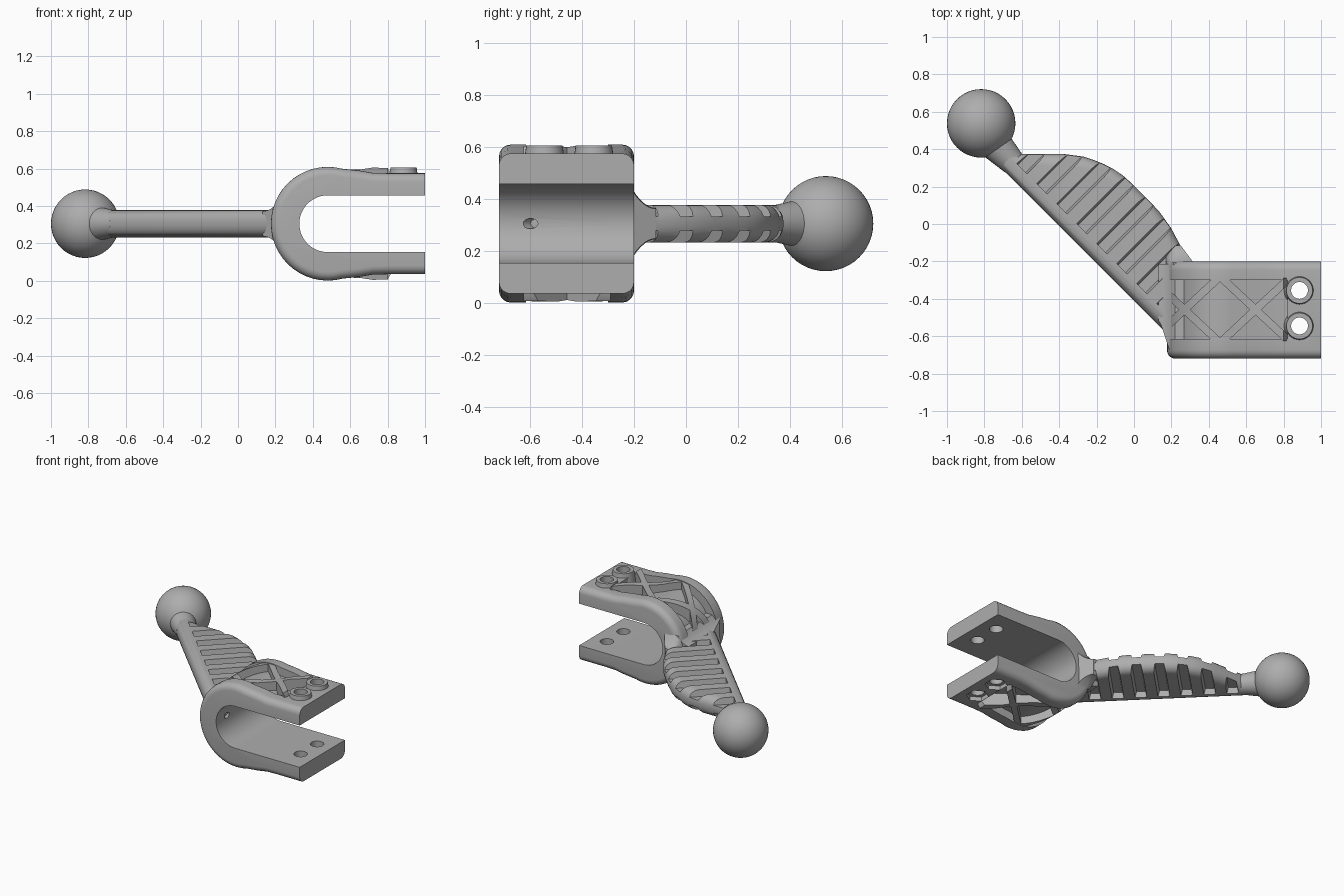
import bpy, bmesh, math
from mathutils import Vector, Matrix

if "Cube" in bpy.data.objects:
    bpy.data.objects.remove(bpy.data.objects["Cube"], do_unlink=True)

grey = bpy.data.materials.new("matte grey")
grey.use_nodes = True
grey.diffuse_color = (0.42, 0.42, 0.42, 1)
grey.node_tree.nodes["Principled BSDF"].inputs["Base Color"].default_value = (0.42, 0.42, 0.42, 1)

MID = 0.305               # height of the symmetry plane
Y0, Y1 = -0.72, -0.2      # fork width
BEND = 0.48               # x centre of the fork bend
BEND_R = 0.304            # outer radius of the bend
HOLES = [(0.885, -0.355), (0.885, -0.545)]


def finish(name, bm):
    bmesh.ops.recalc_face_normals(bm, faces=bm.faces)
    me = bpy.data.meshes.new(name)
    bm.to_mesh(me)
    bm.free()
    ob = bpy.data.objects.new(name, me)
    bpy.context.collection.objects.link(ob)
    me.materials.append(grey)
    return ob


def loft(name, rings):
    """Skin a stack of equal rings and cap both ends."""
    bm = bmesh.new()
    loops = [[bm.verts.new(p) for p in ring] for ring in rings]
    for a, b in zip(loops, loops[1:]):
        for i in range(len(a)):
            j = (i + 1) % len(a)
            bm.faces.new((a[i], a[j], b[j], b[i]))
    bm.faces.new(loops[0])
    bm.faces.new(loops[-1])
    return finish(name, bm)


def cone(name, p, q, r1, r2, sides=32):
    p, q = Vector(p), Vector(q)
    bm = bmesh.new()
    m = Matrix.Translation((p + q) / 2) @ (q - p).to_track_quat('Z', 'Y').to_matrix().to_4x4()
    bmesh.ops.create_cone(bm, cap_ends=True, segments=sides, radius1=r1, radius2=r2,
                          depth=(q - p).length, matrix=m)
    return finish(name, bm)


def bar(name, x, y, length, turn, layers):
    """Bar centred on (x, y), turned in plan; layers are (z, width) pairs."""
    m = Matrix.Translation((x, y, 0)) @ Matrix.Rotation(math.radians(turn), 4, 'Z')
    corners = ((-1, -1), (1, -1), (1, 1), (-1, 1))
    return loft(name, [[m @ Vector((u * length / 2, v * w / 2, z)) for u, v in corners]
                       for z, w in layers])


def boolean(ob, cutter, op='DIFFERENCE', keep=False):
    mod = ob.modifiers.new("cut", 'BOOLEAN')
    mod.object, mod.operation, mod.solver = cutter, op, 'EXACT'
    bpy.context.view_layer.update()
    dg = bpy.context.evaluated_depsgraph_get()
    me = bpy.data.meshes.new_from_object(ob.evaluated_get(dg))
    ob.modifiers.clear()
    ob.data = me
    if not keep:
        bpy.data.objects.remove(cutter, do_unlink=True)


def outer(d, end=1.0, rise=0.0):
    """Outer fork outline, top arm to bottom arm, moved inward by d."""
    half = [(end, 0.27), (0.8, 0.27 + rise), (0.72, 0.272 + rise), (0.65, 0.284 + rise / 3)]
    half = [(x, z - d) for x, z in half]
    for i in range(15):
        a = math.radians(75 + 7.5 * i)
        half.append((BEND + (BEND_R - d) * math.cos(a), (BEND_R - d) * math.sin(a)))
    return half + [(x, -z) for x, z in reversed(half[:-1])]


def at_y(points, y):
    return [(x, y, MID + z) for x, z in points]


def shell(name, d0, d1, ya, yb, rise=0.0):
    prof = outer(d0, 0.82, rise) + outer(d1, 0.82)[::-1]
    return loft(name, [at_y(prof, ya), at_y(prof, yb)])


# Fork: a thick U with rounded outer rims
inner = [(1, -0.152)]
for i in range(25):
    a = math.radians(270 - 7.5 * i)
    inner.append((BEND + 0.152 * math.cos(a), 0.152 * math.sin(a)))
inner.append((1, 0.152))
R = 0.046
steps = [(R * (1 - math.sin(t * math.pi / 10)), R * (1 - math.cos(t * math.pi / 10))) for t in range(6)]
rings = [at_y(outer(d) + inner, Y0 + o) for d, o in steps]
rings += [at_y(outer(d) + inner, Y1 - o) for d, o in reversed(steps)]
fork = loft("fork", rings)

# Lightening pocket wrapped around the fork
boolean(fork, shell("pocket_cutter", -0.06, 0.06, -0.615, -0.3))

# Bolt bosses on top, hexagonal nut seats below, bolt holes through both arms
parts = []
for i, (x, y) in enumerate(HOLES):
    boss = cone(f"bolt_boss_{i + 1}", (x, y, 0.5), (x, y, 0.605), 0.085, 0.07)
    boolean(fork, cone("nut_cutter", (x, y, -0.1), (x, y, 0.065), 0.075, 0.075, 6))
    hole = cone("hole_cutter", (x, y, -0.1), (x, y, 0.8), 0.045, 0.045)
    boolean(fork, hole, keep=True)
    boolean(boss, hole)
    parts.append(boss)
boolean(fork, cone("bore_cutter", (0.17, -0.44, MID), (0.42, -0.69, MID), 0.02, 0.02, 16))
parts.append(fork)

# Crossed ribs standing in the pocket
for i, x in enumerate((0.27, 0.65)):
    for k, turn in enumerate((43, -43)):
        rib = bar(f"cross_rib_{i + 1}_{k + 1}", x, -0.458, 0.5, turn, [(-0.1, 0.042), (0.8, 0.042)])
        boolean(rib, shell("rib_limit", 0.006, 0.08, -0.625, -0.29, 0.034), 'INTERSECT')
        parts.append(rib)

# Arm: plate with a bowed fin and rounded edges
outline = [(-0.77, 0.36), (0.24, -0.65), (0.3, -0.6), (0.3, -0.4), (0.31, -0.21), (0.27, -0.16),
           (0.24, -0.1), (0.2, -0.025), (0.14, 0.06), (0.09, 0.115), (0.04, 0.165), (-0.01, 0.215),
           (-0.06, 0.26), (-0.11, 0.294), (-0.16, 0.32), (-0.215, 0.342), (-0.27, 0.36),
           (-0.38, 0.375), (-0.61, 0.375), (-0.66, 0.43), (-0.72, 0.49)]
outline = [Vector(p) for p in outline]


def inset(points, d):
    out = []
    for i, p in enumerate(points):
        e1 = (p - points[i - 1]).normalized()
        e2 = (points[(i + 1) % len(points)] - p).normalized()
        n1, n2 = Vector((-e1.y, e1.x)), Vector((-e2.y, e2.x))
        out.append(p + (n1 + n2) * d / max(1 + n1.dot(n2), 0.7))
    return out


H, R = 0.0725, 0.062
rings = []
for t in range(6):
    a = t * math.pi / 10
    rings.append((R * (1 - math.sin(a)), -H + R * (1 - math.cos(a))))
rings += [(d, -z) for d, z in reversed(rings)]
arm = loft("arm", [[(p.x, p.y, MID + z) for p in inset(outline, d)] for d, z in rings])

# Tapered cross grooves on both faces of the fin
for i in range(8):
    x, y = -0.387 + 0.107 * i, 0.508 - 0.107 * i
    for side in (1, -1):
        layers = [(MID + side * 0.027, 0.058), (MID + side * 0.08, 0.082)]
        boolean(arm, bar("groove_cutter", x, y, 0.6, 45, layers))
parts.append(arm)

# Flares blending the arm into the fork, concave towards the fork
prof = [(0.27, 0.12)]
prof += [(0.22 - 0.015 * i, 0.066 + 0.055 * (1 - i / 6) ** 2) for i in range(7)]
prof += [(x, -z) for x, z in reversed(prof)]
low = [(x, max(-0.68, -0.385 - x - 2 * max(0, x - 0.14)), MID + z) for x, z in prof]
parts.append(loft("front_flare", [low, at_y(prof, -0.215)]))

prof = [(-0.23, 1)] + [(-0.205 + 0.015 * i, (1 - i / 6) ** 2) for i in range(7)]
rings = []
for x, grow in ((0.17, 0.3), (0.19, 0.7), (0.21, 0.92), (0.24, 1), (None, 0.95)):
    half = []
    for y, t in prof:
        half.append((x or min(0.315, 0.25 - 0.75 * (y + 0.115)), y, (0.06 + 0.07 * t) * grow))
    rings.append([(a, b, MID + z) for a, b, z in half]
                 + [(a, b, MID - z) for a, b, z in reversed(half)])
parts.append(loft("back_flare", rings))

# Ball end and its neck
bm = bmesh.new()
bmesh.ops.create_uvsphere(bm, u_segments=48, v_segments=24, radius=0.183,
                          matrix=Matrix.Translation((-0.817, 0.538, MID)))
parts.append(finish("ball", bm))
parts.append(cone("ball_neck", (-0.735, 0.42, MID), (-0.64, 0.32, MID), 0.088, 0.066))

# Smooth curves, sharp edges
bpy.ops.object.select_all(action='DESELECT')
for ob in parts:
    ob.select_set(True)
    bpy.context.view_layer.objects.active = ob
bpy.ops.object.shade_smooth_by_angle(angle=math.radians(32))
